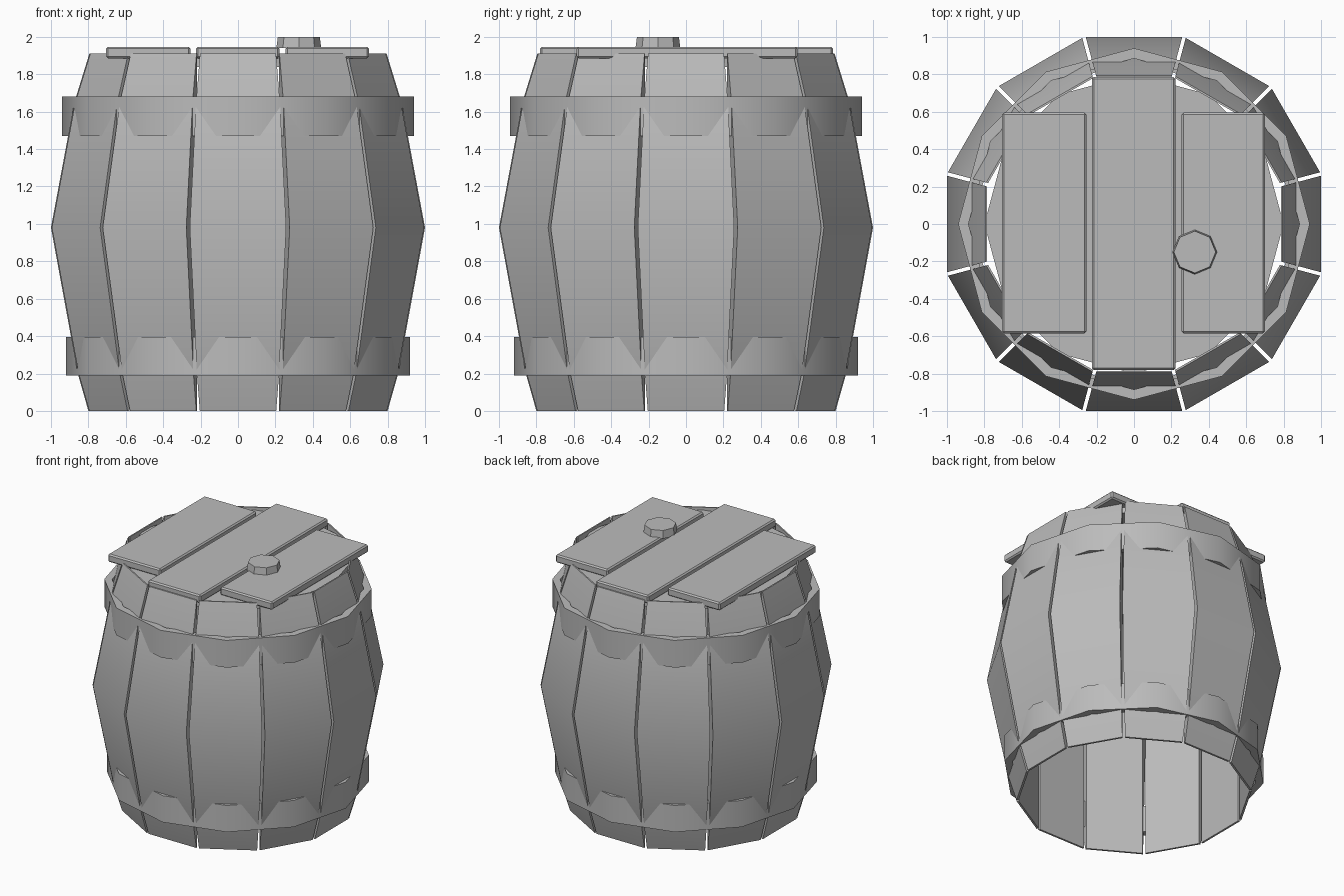
import bpy, bmesh, math
from mathutils import Matrix

cube = bpy.data.objects.get("Cube")
if cube:
    bpy.data.objects.remove(cube, do_unlink=True)

grey = bpy.data.materials.new("plain grey")
grey.use_nodes = True
grey.diffuse_color = (0.5, 0.5, 0.5, 1)
grey.node_tree.nodes["Principled BSDF"].inputs["Base Color"].default_value = (0.5, 0.5, 0.5, 1)

STAVES = 12
HALF = math.pi / STAVES
STEP = 2 * HALF


def finish(name, bm, angle=0.0):
    bmesh.ops.recalc_face_normals(bm, faces=bm.faces)
    mesh = bpy.data.meshes.new(name)
    bm.to_mesh(mesh)
    bm.free()
    mesh.materials.append(grey)
    obj = bpy.data.objects.new(name, mesh)
    bpy.context.collection.objects.link(obj)
    if angle:
        bpy.ops.object.select_all(action='DESELECT')
        obj.select_set(True)
        bpy.context.view_layer.objects.active = obj
        bpy.ops.object.shade_smooth_by_angle(angle=math.radians(angle))
    return obj


# Staves: bowed outside, straight inside, with a narrow slot between neighbours
profile = [(0.80, 0), (0.857, 0.2), (1.0, 0.98), (0.875, 1.65), (0.795, 1.91)]
inner, gap = 0.785, 0.01
for i in range(STAVES):
    bm = bmesh.new()
    rows = []
    for r, z in profile:
        row = []
        for radius, side in ((r, -1), (r, 1), (inner, 1), (inner, -1)):
            half_width = radius * math.tan(HALF) - gap
            row.append(bm.verts.new((side * half_width, -radius, z)))
        rows.append(row)
    for a, b in zip(rows, rows[1:]):
        for k in range(4):
            n = (k + 1) % 4
            bm.faces.new((a[k], a[n], b[n], b[k]))
    bm.faces.new(rows[0])
    bm.faces.new(rows[-1])
    bm.transform(Matrix.Rotation(i * STEP, 4, 'Z'))
    finish(f"stave_{i + 1}", bm, 25)


# Hoops: twelve-sided bands with corners over the middle of each stave
def hoop(name, radius, z0, z1):
    bm = bmesh.new()
    section = [(radius, z0), (radius, z1), (radius - 0.055, z1), (radius - 0.055, z0)]
    rings = [[bm.verts.new((r * math.cos(i * STEP), r * math.sin(i * STEP), z))
              for r, z in section] for i in range(STAVES)]
    for i in range(STAVES):
        a, b = rings[i], rings[(i + 1) % STAVES]
        for k in range(4):
            n = (k + 1) % 4
            bm.faces.new((a[k], b[k], b[n], a[n]))
    finish(name, bm, 35)


hoop("lower_hoop", 0.92, 0.19, 0.395)
hoop("upper_hoop", 0.94, 1.47, 1.68)


# Lid disc and knob
def drum(name, sides, r0, r1, x, y, z0, z1):
    bm = bmesh.new()
    turn = Matrix.Rotation(math.pi / 2, 4, 'Z')
    bmesh.ops.create_cone(bm, cap_ends=True, segments=sides, radius1=r0, radius2=r1,
                          depth=z1 - z0,
                          matrix=Matrix.Translation((x, y, (z0 + z1) / 2)) @ turn)
    return finish(name, bm)


drum("lid_disc", STAVES, 0.80, 0.80, 0, 0, 1.84, 1.888)
drum("lid_knob", 8, 0.12, 0.112, 0.325, -0.15, 1.94, 2.0)


# Lid planks with slightly softened edges
def plank(name, x0, x1, y0, y1):
    bm = bmesh.new()
    size = (x1 - x0, y1 - y0, 0.062, 1)
    place = Matrix.Translation(((x0 + x1) / 2, (y0 + y1) / 2, 1.916))
    bmesh.ops.create_cube(bm, size=1, matrix=place @ Matrix.Diagonal(size))
    obj = finish(name, bm)
    bevel = obj.modifiers.new("edge", 'BEVEL')
    bevel.width = 0.01
    bevel.segments = 1


plank("right_plank", -0.705, -0.255, -0.585, 0.595)
plank("middle_plank", -0.225, 0.222, -0.78, 0.785)
plank("left_plank", 0.255, 0.70, -0.585, 0.595)
